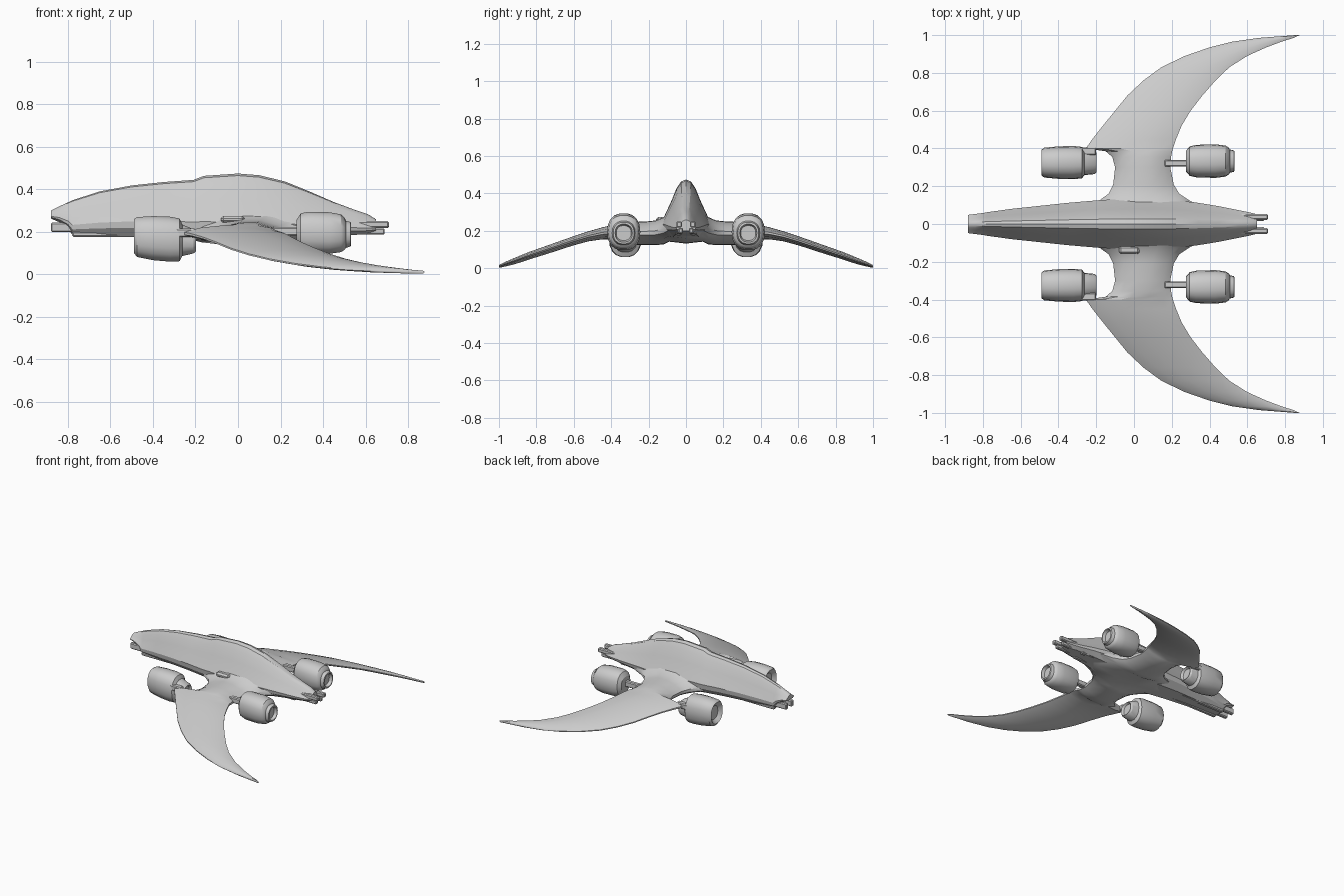
import bpy, bmesh, math
from mathutils import Vector


def finish(name, bm, angle=35):
    bmesh.ops.recalc_face_normals(bm, faces=bm.faces)
    me = bpy.data.meshes.new(name)
    bm.to_mesh(me)
    bm.free()
    ob = bpy.data.objects.new(name, me)
    bpy.context.collection.objects.link(ob)
    bpy.ops.object.select_all(action='DESELECT')
    ob.select_set(True)
    bpy.context.view_layer.objects.active = ob
    bpy.ops.object.shade_smooth_by_angle(angle=math.radians(angle))
    return ob


def loft(name, rings, angle=35):
    """Skin a list of equal-length point rings and cap both ends."""
    bm = bmesh.new()
    vs = [[bm.verts.new(p) for p in r] for r in rings]
    n = len(rings[0])
    for a, b in zip(vs, vs[1:]):
        for i in range(n):
            j = (i + 1) % n
            bm.faces.new((a[i], a[j], b[j], b[i]))
    bm.faces.new(vs[0])
    bm.faces.new(vs[-1])
    return finish(name, bm, angle)


def box(name, x0, x1, y0, y1, z0, z1, bevel=0.006):
    bm = bmesh.new()
    bmesh.ops.create_cube(bm, size=1)
    for v in bm.verts:
        v.co = Vector(((x0 + x1) / 2 + v.co.x * (x1 - x0),
                       (y0 + y1) / 2 + v.co.y * (y1 - y0),
                       (z0 + z1) / 2 + v.co.z * (z1 - z0)))
    bmesh.ops.bevel(bm, geom=bm.edges[:], offset=bevel, segments=1, affect='EDGES')
    return finish(name, bm)


# Fuselage: ridged section, wide at the shoulder; (x, half width, top, bottom)
section = [(0, 1), (.2, .97), (.38, .86), (.6, .64), (.85, .42),
           (1, .29), (.95, .16), (.6, 0)]
hull = [(-.88, .048, .300, .262), (-.84, .053, .320, .245), (-.80, .058, .338, .215),
        (-.78, .062, .348, .185), (-.65, .080, .390, .183), (-.50, .096, .418, .18),
        (-.35, .112, .434, .175), (-.21, .124, .444, .165), (-.16, .128, .463, .16),
        (0, .132, .474, .15), (.10, .132, .466, .15), (.22, .126, .437, .155),
        (.34, .112, .388, .17), (.45, .094, .340, .18), (.55, .074, .303, .185),
        (.61, .062, .283, .19), (.65, .052, .258, .20)]
rings = []
for x, w, top, bot in hull:
    half = [(x, u * w, bot + v * (top - bot)) for u, v in section]
    rings.append(half + [(x, -y, z) for x, y, z in reversed(half[1:])])
loft("fuselage", rings, 30)

# Crescent wing; (y, leading x, trailing x, mid z, thickness)
span = [(0, -.30, .42, .20, .14), (.09, -.27, .40, .215, .15), (.12, -.19, .30, .20, .15),
        (.16, -.135, .24, .19, .135), (.21, -.11, .21, .187, .13), (.30, -.10, .192, .186, .125),
        (.355, -.115, .196, .187, .11), (.385, -.15, .202, .190, .09), (.40, -.255, .206, .192, .078),
        (.45, -.22, .223, .186, .066), (.52, -.165, .252, .171, .055), (.60, -.10, .30, .147, .05),
        (.68, -.035, .362, .120, .048), (.76, .05, .432, .093, .045), (.83, .145, .505, .07, .042),
        (.89, .27, .60, .048, .038), (.935, .40, .70, .032, .032), (.965, .52, .78, .022, .026),
        (.985, .66, .845, .015, .020), (1.0, .855, .877, .010, .014)]
chord = [0, .05, .18, .4, .65, .88, 1]
rings = []
for y, le, te, z, t in [(-s[0],) + s[1:] for s in reversed(span[1:])] + span:
    top, low = [], []
    for c in chord:
        h = t / 2 * max(.16, math.sin(math.pi * c) ** .55 if 0 < c < 1 else 0)
        x = le + c * (te - le)
        top.append((x, y, z + h))
        low.append((x, y, z - h))
    rings.append(top + low[::-1])
loft("wing", rings, 35)

# Engine pods; (x, y radius, z radius, centre z)
front_pod = [(-.465, .045, .05, .175), (-.478, .055, .065, .178), (-.49, .068, .08, .18),
             (-.475, .079, .095, .175), (-.40, .086, .105, .17), (-.32, .088, .107, .165),
             (-.275, .083, .102, .162), (-.262, .066, .075, .16), (-.21, .061, .058, .155),
             (-.198, .052, .048, .155), (-.215, .042, .038, .155)]
rear_pod = [(.275, .055, .055, .20), (.295, .078, .09, .198), (.33, .086, .099, .196),
            (.43, .089, .099, .194), (.485, .082, .09, .193), (.503, .07, .075, .19),
            (.507, .062, .065, .188), (.53, .056, .058, .188), (.532, .046, .048, .188),
            (.51, .040, .040, .188)]


def pod(name, stations, cy, n=18):
    rings = []
    for x, ry, rz, cz in stations:
        ring = []
        for i in range(n):
            a = 2 * math.pi * i / n
            c, s = math.cos(a), math.sin(a)
            ring.append((x, cy + ry * math.copysign(abs(c) ** .85, c),
                         cz + rz * math.copysign(abs(s) ** .85, s)))
        rings.append(ring)
    loft(name, rings, 30)


for side, tag in ((1, "left"), (-1, "right")):
    def sbox(name, x0, x1, y0, y1, z0, z1):
        ys = sorted((side * y0, side * y1))
        return box(f"{name}_{tag}", x0, x1, *ys, z0, z1)

    pod(f"front_engine_{tag}", front_pod, side * .325)
    pod(f"rear_engine_{tag}", rear_pod, side * .333)
    # Struts joining pods to the wing
    sbox("rear_strut", .16, .30, .305, .34, .18, .222)
    sbox("front_strut", -.29, -.20, .365, .405, .175, .215)
    # Nose and tail prongs
    sbox("nose_prong", -.88, -.70, .018, .048, .198, .243)
    sbox("tail_prong_upper", .56, .71, .022, .052, .218, .25)
    sbox("tail_prong_lower", .52, .69, .015, .042, .186, .216)
    # Lower hull rails
    sbox("belly_rail", -.78, .52, .025, .055, .176, .20)

# Small side fairing near the wing root
box("side_fairing", -.08, .03, -.16, -.115, .24, .275, .012)
